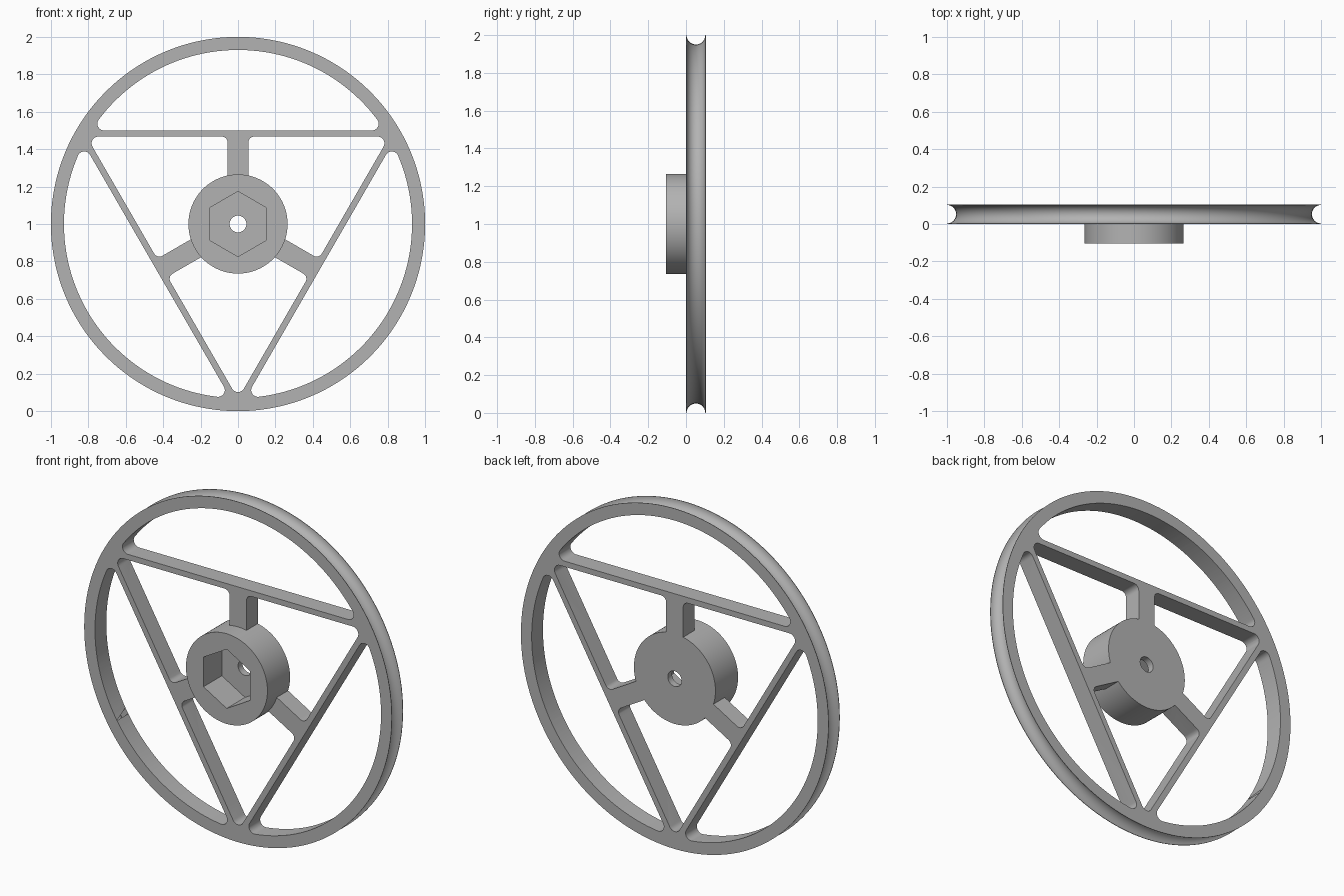
import bpy, bmesh
from math import sin, cos, pi, sqrt, radians, atan2
from mathutils import Vector, Matrix

if "Cube" in bpy.data.objects:
    bpy.data.objects.remove(bpy.data.objects["Cube"], do_unlink=True)

CENTRE = Vector((0, 0, 1))
DEPTH = 0.105          # rim thickness
HUB_R = 0.265
RIM_IN = 0.93
FILLET = 0.036

grey = bpy.data.materials.new("plain_grey")
grey.use_nodes = True
grey.diffuse_color = (0.45, 0.45, 0.45, 1)
grey.node_tree.nodes["Principled BSDF"].inputs["Base Color"].default_value = (0.45, 0.45, 0.45, 1)


def finish(bm, name):
    bmesh.ops.recalc_face_normals(bm, faces=bm.faces)
    mesh = bpy.data.meshes.new(name)
    bm.to_mesh(mesh)
    bm.free()
    mesh.materials.append(grey)
    obj = bpy.data.objects.new(name, mesh)
    obj.location = CENTRE
    bpy.context.collection.objects.link(obj)
    return obj


def prism(name, outline, y0, y1):
    """Extrude an (x, z) outline along y."""
    bm = bmesh.new()
    face = bm.faces.new([bm.verts.new((x, y0, z)) for x, z in outline])
    out = bmesh.ops.extrude_face_region(bm, geom=[face])
    moved = [v for v in out["geom"] if isinstance(v, bmesh.types.BMVert)]
    bmesh.ops.translate(bm, verts=moved, vec=(0, y1 - y0, 0))
    return finish(bm, name)


def lathe(name, profile, steps):
    """Spin a closed (radius, y) profile around the y axis."""
    bm = bmesh.new()
    verts = [bm.verts.new((r, y, 0)) for r, y in profile]
    edges = [bm.edges.new((verts[i - 1], verts[i])) for i in range(len(verts))]
    bmesh.ops.spin(bm, geom=verts + edges, cent=(0, 0, 0), axis=(0, 1, 0),
                   angle=2 * pi, steps=steps)
    bmesh.ops.remove_doubles(bm, verts=bm.verts, dist=1e-5)
    return finish(bm, name)


def arc(cx, cz, r, a0, a1, n):
    return [Vector((cx + r * cos(a0 + (a1 - a0) * i / n),
                    cz + r * sin(a0 + (a1 - a0) * i / n))) for i in range(n + 1)]


def round_corner(prev, p, nxt, r, n=8):
    """Arc replacing a corner between two straight edges."""
    u, v = (prev - p).normalized(), (nxt - p).normalized()
    half = u.angle(v) / 2
    c = p + (u + v).normalized() * (r / sin(half))
    start, end = p + u * (r * cos(half) / sin(half)) - c, p + v * (r * cos(half) / sin(half)) - c
    a0 = atan2(start.y, start.x)
    turn = (atan2(end.y, end.x) - a0 + pi) % (2 * pi) - pi
    return arc(c.x, c.y, r, a0, a0 + turn, n)


def cut(obj, cutters):
    for c in cutters:
        mod = obj.modifiers.new("cut", "BOOLEAN")
        mod.operation, mod.solver, mod.object = "DIFFERENCE", "EXACT", c
        bpy.context.view_layer.objects.active = obj
        bpy.ops.object.modifier_apply(modifier=mod.name)
        bpy.data.objects.remove(c, do_unlink=True)


def smooth(obj):
    bpy.ops.object.select_all(action="DESELECT")
    obj.select_set(True)
    bpy.context.view_layer.objects.active = obj
    bpy.ops.object.shade_smooth_by_angle(angle=radians(30))


# Wheel disc with a half-round groove around its edge
groove = [(p.x, p.y) for p in arc(1, DEPTH / 2, 0.0495, 1.5 * pi, 0.5 * pi, 16)]
wheel = lathe("rim_and_spokes",
              [(HUB_R - 0.01, 0), (1, 0)] + groove + [(1, DEPTH), (HUB_R - 0.01, DEPTH)], 144)

# Outer pocket: between a triangle bar and the rim
chord = 0.5
cz = chord + FILLET
cx = sqrt((RIM_IN - FILLET) ** 2 - cz ** 2)
a = atan2(cz, cx)
outer = (arc(cx, cz, FILLET, -pi / 2, a, 10)
         + arc(0, 0, RIM_IN, a, pi - a, 48)[1:-1]
         + arc(-cx, cz, FILLET, pi - a, 1.5 * pi, 10))

# Inner pocket: between two spokes, mirrored about the 30 degree line
bar, spoke = 0.467, 0.055


def mirror(p):
    c, s = cos(pi / 3), sin(pi / 3)
    return Vector((p.x * c + p.y * s, p.x * s - p.y * c))


root, elbow, tip = Vector((spoke, 0.2)), Vector((spoke, bar)), Vector((bar * sqrt(3), bar))
side = [root] + round_corner(root, elbow, tip, 0.032)
inner = side + round_corner(elbow, tip, mirror(elbow), FILLET) + [mirror(p) for p in reversed(side)]

cutters = []
for k in range(3):
    turn = Matrix.Rotation(k * 2 * pi / 3, 2)
    for outline in (outer, inner):
        cutters.append(prism("pocket_cutter", [turn @ p for p in outline], -0.1, 0.2))
cut(wheel, cutters)
smooth(wheel)

# Hub with hexagonal socket and through bore
hub = prism("hub", arc(0, 0, HUB_R, 0, 2 * pi, 96)[:-1], -DEPTH, DEPTH)
socket = prism("socket_cutter", arc(0, 0, 0.174, pi / 6, 13 * pi / 6, 6)[:-1], -0.2, 0.065)
bore = prism("bore_cutter", arc(0, 0, 0.045, 0, 2 * pi, 40)[:-1], -0.3, 0.3)
cut(hub, [socket, bore])
smooth(hub)
